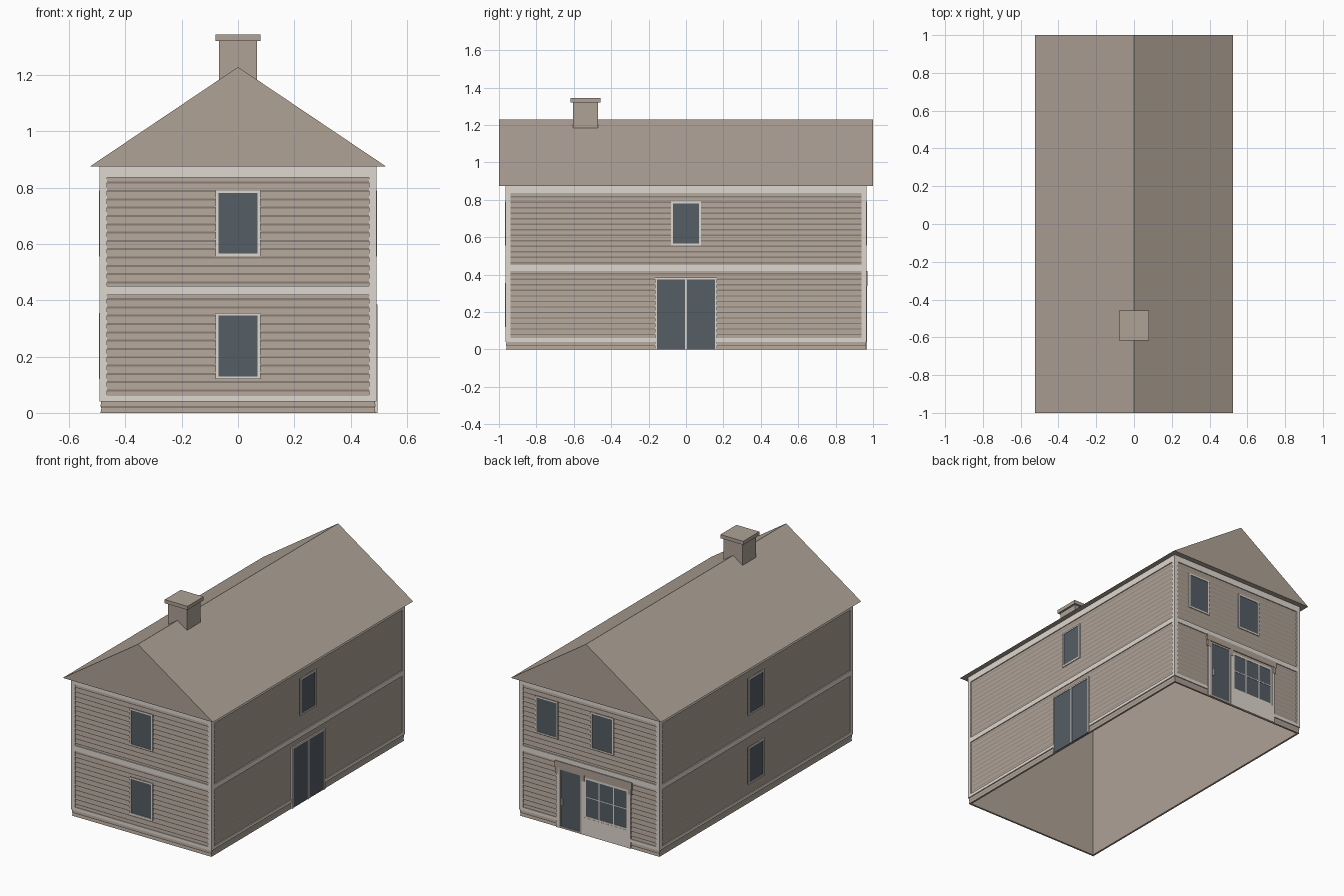
import bpy, bmesh

cube = bpy.data.objects.get("Cube")
if cube:
    bpy.data.objects.remove(cube, do_unlink=True)


def material(name, rgb):
    m = bpy.data.materials.new(name)
    m.use_nodes = True
    m.diffuse_color = (*rgb, 1)
    m.node_tree.nodes["Principled BSDF"].inputs["Base Color"].default_value = (*rgb, 1)
    return m


TAUPE = material("taupe", (0.425, 0.36, 0.305))
CREAM = material("pale trim", (0.73, 0.68, 0.62))
GLASS = material("slate glass", (0.09, 0.11, 0.13))

HX, HY = 0.488, 0.962      # half size of the walls
EAVE, RIDGE = 0.875, 1.228


def finish(name, bm, mat):
    bmesh.ops.recalc_face_normals(bm, faces=bm.faces)
    me = bpy.data.meshes.new(name)
    bm.to_mesh(me)
    bm.free()
    me.materials.append(mat)
    ob = bpy.data.objects.new(name, me)
    bpy.context.collection.objects.link(ob)
    return ob


def add_box(bm, lo, hi):
    vs = bmesh.ops.create_cube(bm, size=1)["verts"]
    for v in vs:
        for i in range(3):
            v.co[i] = lo[i] if v.co[i] < 0 else hi[i]


def box(name, lo, hi, mat):
    bm = bmesh.new()
    add_box(bm, lo, hi)
    return finish(name, bm, mat)


def plates(name, side, rects, depth, mat, back=-0.004):
    """Thin plates on one wall; each rect is (u0, u1, z0, z1)."""
    bm = bmesh.new()
    along_y = side in ("left", "right")
    half = HX if along_y else HY
    sign = 1 if side in ("back", "left") else -1
    a, b = sorted((sign * (half + back), sign * (half + depth)))
    for u0, u1, z0, z1 in rects:
        if along_y:
            add_box(bm, (a, u0, z0), (b, u1, z1))
        else:
            add_box(bm, (u0, a, z0), (u1, b, z1))
    return finish(name, bm, mat)


def frame(u0, u1, z0, z1, t, sill=True):
    """Four (or three) strips round an opening."""
    r = [(u0, u0 + t, z0, z1), (u1 - t, u1, z0, z1), (u0 + t, u1 - t, z1 - t, z1)]
    if sill:
        r.append((u0 + t, u1 - t, z0, z0 + t))
    return r


# Lapped siding: a saw-tooth profile carried round the four walls, open below
STEP, LAP, INSET = 0.0295, 0.007, 0.003
profile = [(0.012, EAVE), (0.012, 0), (0, 0)]
z = 0.017
while z + LAP < EAVE:
    profile += [(INSET, z), (0, z + LAP)]
    z += STEP
profile.append((INSET, EAVE))
bm = bmesh.new()
rings = [[bm.verts.new((sx * (HX - d), sy * (HY - d), h))
          for sx, sy in ((-1, -1), (1, -1), (1, 1), (-1, 1))] for d, h in profile]
for r0, r1 in zip(rings, rings[1:]):
    for i in range(4):
        j = (i + 1) % 4
        bm.faces.new((r0[i], r0[j], r1[j], r1[i]))
finish("lapped_siding", bm, TAUPE)

# Roof prism with overhanging eaves
bm = bmesh.new()
ends = [[bm.verts.new(p) for p in ((-0.525, y, EAVE), (0.525, y, EAVE), (0, y, RIDGE))]
        for y in (-1, 1)]
for e in ends:
    bm.faces.new(e)
for i in range(3):
    j = (i + 1) % 3
    bm.faces.new((ends[0][i], ends[0][j], ends[1][j], ends[1][i]))
finish("roof", bm, TAUPE)

# Chimney
box("chimney_stack", (-0.067, -0.605, 1.15), (0.067, -0.47, 1.32), TAUPE)
box("chimney_cap", (-0.08, -0.618, 1.32), (0.08, -0.458, 1.343), TAUPE)

# Horizontal bands and corner boards; gaps leave room for the doors
T = 0.004
gaps = {"left": (-0.165, 0.165), "back": (-0.29, 0.23)}
for side in ("front", "back", "left", "right"):
    half = (HY if side in ("left", "right") else HX) + T
    inner = half - 0.027
    rects = [(-inner, inner, 0.835, EAVE), (-inner, inner, 0.418, 0.45)]
    if side in gaps:
        g0, g1 = gaps[side]
        rects += [(-inner, g0, 0.04, 0.06), (g1, inner, 0.04, 0.06)]
    else:
        rects.append((-inner, inner, 0.04, 0.06))
    rects += [(-half, -inner, 0.04, EAVE), (inner, half, 0.04, EAVE)]
    plates(side + "_trim_boards", side, rects, T, CREAM)

# Sash windows: wall, centre, sill height
windows = [("front", 0, 0.12), ("front", 0, 0.555), ("right", 0, 0.12), ("right", 0, 0.555),
           ("left", 0, 0.555), ("back", 0.3, 0.555), ("back", -0.09, 0.555)]
for n, (side, c, sill) in enumerate(windows):
    r = (c - 0.08, c + 0.08, sill, sill + 0.235)
    plates(f"{side}_window_frame_{n}", side, frame(*r, 0.01), T + 0.001, CREAM)
    plates(f"{side}_window_glass_{n}", side, [r], 0.002, GLASS)

# Double side doors
plates("side_door_frame", "left",
       frame(-0.165, 0.165, 0, 0.385, 0.01, False) + [(-0.005, 0.005, 0, 0.375)], 0.007, CREAM)
plates("side_door_glass", "left", [(-0.16, 0.16, 0, 0.38)], 0.003, GLASS)

# Shop front at the back
plates("shop_cornice", "back", [(-0.3, 0.24, 0.38, 0.42)], 0.009, TAUPE)
plates("shop_pilasters", "back",
       [(x - 0.009, x + 0.009, 0, 0.38) for x in (-0.281, 0.045, 0.221)], 0.006, CREAM)
plates("shop_brackets", "back",
       [(x - 0.011, x + 0.011, 0.34, 0.38) for x in (-0.285, 0.045, 0.225)], 0.008, TAUPE)
plates("shop_bulkhead", "back", [(-0.272, 0.036, 0, 0.11)], 0.005, CREAM)
plates("shop_glass", "back", [(-0.272, 0.036, 0.11, 0.38)], 0.002, GLASS)
muntins = frame(-0.272, 0.036, 0.11, 0.365, 0.012)
muntins += [(x - 0.003, x + 0.003, 0.122, 0.353) for x in (-0.169, -0.067)]
muntins.append((-0.26, 0.024, 0.24, 0.246))
plates("shop_window_frame", "back", muntins, T, CREAM)
plates("shop_lintel", "back", [(-0.272, 0.036, 0.365, 0.38)], T, TAUPE)
plates("shop_door_glass", "back", [(0.054, 0.212, 0, 0.38)], 0.002, GLASS)
plates("shop_door_frame", "back", frame(0.054, 0.212, 0, 0.38, 0.012), T, TAUPE)
plates("shop_door_handle", "back", [(0.185, 0.193, 0.15, 0.19)], 0.007, CREAM)
